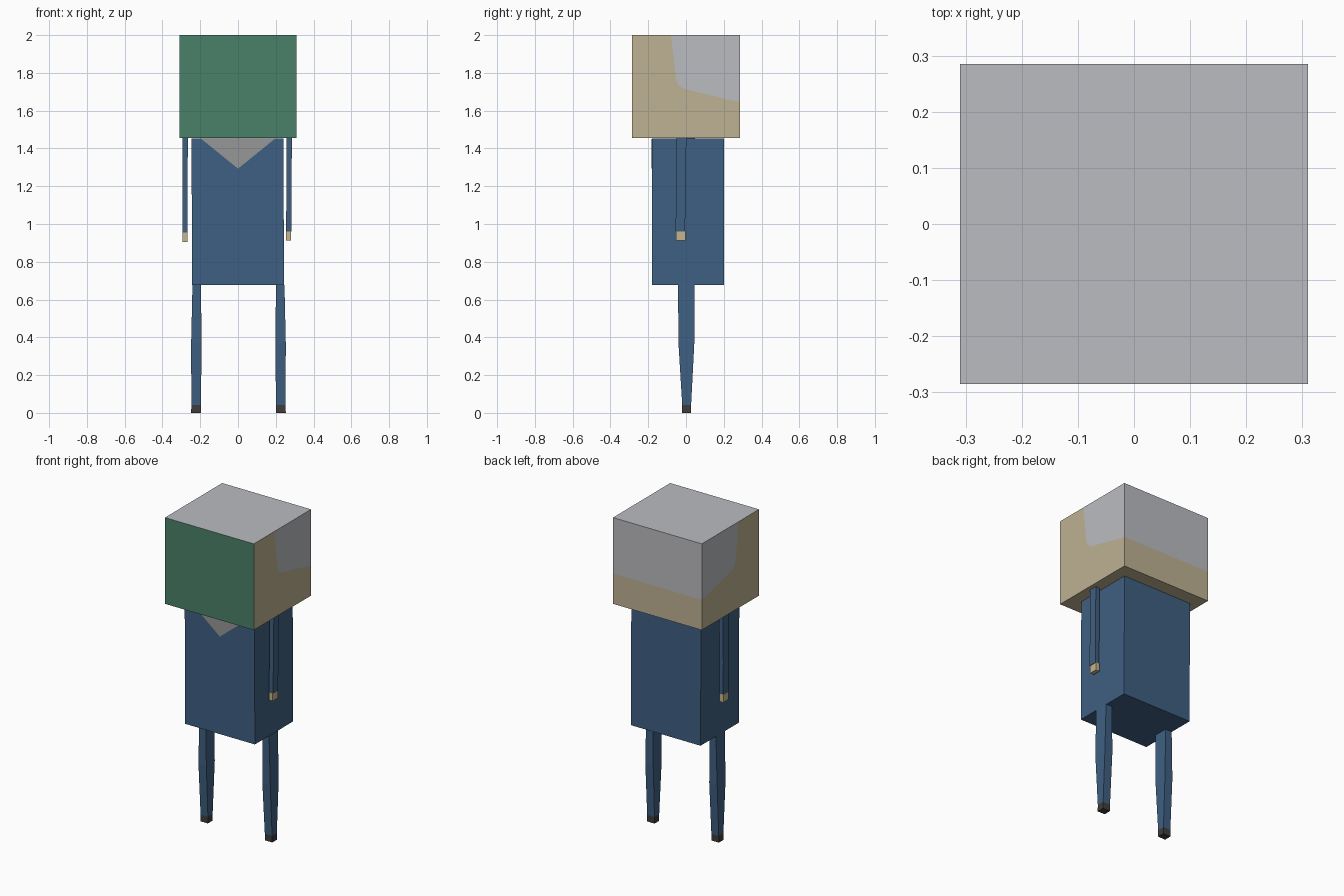
import bpy
import bmesh

cube = bpy.data.objects.get("Cube")
if cube:
    bpy.data.objects.remove(cube, do_unlink=True)


def material(name, rgb):
    """Flat material from 0-255 display values, stored as linear."""
    linear = [((c / 255 + 0.055) / 1.055) ** 2.4 for c in rgb] + [1.0]
    mat = bpy.data.materials.new(name)
    mat.diffuse_color = linear
    mat.use_nodes = True
    bsdf = next(n for n in mat.node_tree.nodes if n.type == 'BSDF_PRINCIPLED')
    bsdf.inputs["Base Color"].default_value = linear
    return mat


skin = material("tan skin", (190, 178, 147))
hand_skin = material("warm hand", (199, 181, 140))
hair = material("light grey hair", (187, 188, 192))
face_green = material("green face", (74, 129, 105))
suit = material("blue suit", (63, 96, 130))
collar_grey = material("grey collar", (151, 151, 151))
shoe_dark = material("dark shoe", (62, 61, 60))


def finish(name, bm, *mats):
    bmesh.ops.remove_doubles(bm, verts=bm.verts, dist=1e-5)
    bmesh.ops.recalc_face_normals(bm, faces=bm.faces)
    mesh = bpy.data.meshes.new(name)
    bm.to_mesh(mesh)
    bm.free()
    for mat in mats:
        mesh.materials.append(mat)
    obj = bpy.data.objects.new(name, mesh)
    bpy.context.collection.objects.link(obj)
    return obj


def loft(name, mat, rings):
    """Square-section limb from rings of (z, x0, x1, y0, y1)."""
    bm = bmesh.new()
    loops = [[bm.verts.new(p) for p in ((a, c, z), (b, c, z), (b, d, z), (a, d, z))]
             for z, a, b, c, d in rings]
    for low, high in zip(loops, loops[1:]):
        for i in range(4):
            j = (i + 1) % 4
            bm.faces.new((low[i], low[j], high[j], high[i]))
    bm.faces.new(loops[0])
    bm.faces.new(loops[-1])
    return finish(name, bm, mat)


# Head: two side-profile regions share a hairline; only outer faces are made
HALF, FRONT, BACK, CHIN, TOP = 0.31, -0.285, 0.285, 1.456, 2.0
hairline = [(-0.08, TOP), (-0.052, 1.765), (-0.042, 1.738), (-0.015, 1.717),
            (0.25, 1.652), (BACK, 1.647)]
regions = [hairline + [(BACK, CHIN), (FRONT, CHIN), (FRONT, TOP)],
           hairline + [(BACK, TOP)]]
bm = bmesh.new()
for index, outline in enumerate(regions):
    left, right = ([bm.verts.new((x, y, z)) for y, z in outline] for x in (HALF, -HALF))
    made = [bm.faces.new(left), bm.faces.new(right)]
    for i in range(len(hairline) - 1, len(outline)):
        j = (i + 1) % len(outline)
        made.append(bm.faces.new((left[i], left[j], right[j], right[i])))
    for face in made:
        face.material_index = index
head = finish("head", bm, skin, hair, face_green)
for poly in head.data.polygons:
    if poly.normal.z > 0.9:
        poly.material_index = 1
    elif poly.normal.y < -0.9:
        poly.material_index = 2

# Torso
loft("torso", suit, [(0.677, -0.243, 0.244, -0.18, 0.202),
                     (1.452, -0.246, 0.24, -0.18, 0.202)])

# Collar: thin V plate on the chest
bm = bmesh.new()
plate = bm.faces.new([bm.verts.new((x, -0.179, z))
                      for x, z in ((-0.195, 1.451), (0, 1.293), (0.195, 1.451))])
extruded = bmesh.ops.extrude_face_region(bm, geom=[plate])["geom"]
bmesh.ops.translate(bm, vec=(0, -0.003, 0),
                    verts=[v for v in extruded if isinstance(v, bmesh.types.BMVert)])
finish("collar", bm, collar_grey)

# Arms and hands, set slightly apart front to back
loft("left_arm", suit, [(0.96, 0.255, 0.283, -0.055, -0.005),
                        (1.455, 0.257, 0.285, -0.05, 0.002)])
loft("left_hand", hand_skin, [(0.912, 0.254, 0.28, -0.054, -0.003),
                              (0.962, 0.254, 0.28, -0.054, -0.003)])
loft("right_arm", suit, [(0.955, -0.294, -0.268, -0.002, 0.05),
                         (1.155, -0.295, -0.268, -0.004, 0.05),
                         (1.455, -0.293, -0.265, -0.012, 0.048)])
loft("right_hand", hand_skin, [(0.905, -0.295, -0.268, -0.002, 0.05),
                               (0.955, -0.295, -0.268, -0.002, 0.05)])

# Legs: narrow hip, wider knee, tapering to the shoe
for side, sx, shift in (("left", 1, 0.0), ("right", -1, -0.005)):
    def ring(z, inner, outer, y0, y1):
        a, b = sorted((sx * (inner + shift * sx * sx), sx * (outer + shift)))
        return z, a, b, y0, y1
    ankle = ring(0.042, 0.201, 0.252, -0.02, 0.027)
    loft(side + "_leg", suit, [ankle,
                               ring(0.37, 0.198, 0.253, -0.04, 0.044),
                               ring(0.678, 0.201, 0.246, -0.042, 0.046)])
    loft(side + "_shoe", shoe_dark, [ring(0, 0.201, 0.253, -0.02, 0.026), ankle])
